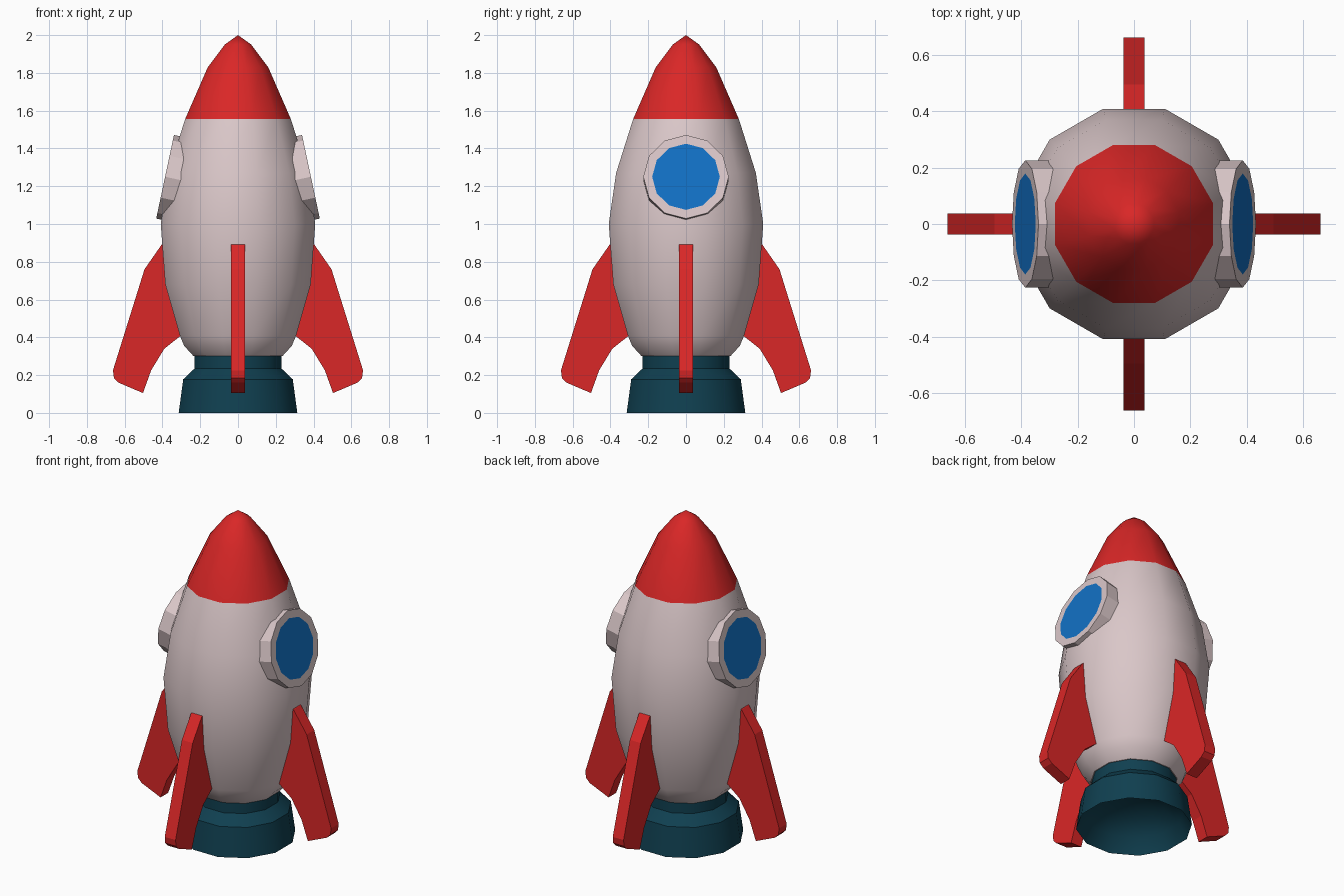
import bpy, bmesh, math
from mathutils import Matrix

if "Cube" in bpy.data.objects:
    bpy.data.objects.remove(bpy.data.objects["Cube"])

def mat(name, rgb):
    m = bpy.data.materials.new(name)
    m.diffuse_color = (*rgb, 1)
    m.use_nodes = True
    m.node_tree.nodes["Principled BSDF"].inputs["Base Color"].default_value = m.diffuse_color
    return m

WHITE = mat("pale_hull", (0.70, 0.57, 0.58))
RED = mat("red", (0.70, 0.02, 0.02))
BLUE = mat("blue_glass", (0.006, 0.165, 0.56))
TEAL = mat("dark_teal", (0.005, 0.05, 0.08))

def finish(name, bm, mats, smooth=None):
    bmesh.ops.recalc_face_normals(bm, faces=bm.faces)
    me = bpy.data.meshes.new(name)
    bm.to_mesh(me)
    bm.free()
    for m in mats:
        me.materials.append(m)
    ob = bpy.data.objects.new(name, me)
    bpy.context.collection.objects.link(ob)
    if smooth:
        bpy.ops.object.select_all(action='DESELECT')
        ob.select_set(True)
        bpy.context.view_layer.objects.active = ob
        bpy.ops.object.shade_smooth_by_angle(angle=math.radians(smooth))
    return ob

def lathe(profile, n=12):
    """Revolve (apothem, z) points into an n-sided shell, flats facing the axes."""
    bm = bmesh.new()
    rings = []
    for r, z in profile:
        if r == 0:
            rings.append([bm.verts.new((0, 0, z))] * n)
            continue
        R = r / math.cos(math.pi / n)
        rings.append([bm.verts.new((R * math.cos((k + .5) * math.tau / n),
                                    R * math.sin((k + .5) * math.tau / n), z))
                      for k in range(n)])
    for a, b in zip(rings, rings[1:]):
        for k in range(n):
            j = (k + 1) % n
            bm.faces.new(list(dict.fromkeys((a[k], a[j], b[j], b[k]))))
    return bm

# hull with red nose cone
bm = lathe([(0, .30), (.235, .30), (.285, .355), (.308, .41), (.385, .68), (.409, 1.0),
            (.37, 1.27), (.28, 1.555), (.16, 1.83), (.07, 1.95), (0, 2.0)])
for f in bm.faces:
    f.material_index = int(f.calc_center_median().z > 1.555)
finish("hull", bm, [WHITE, RED], 45)

# hollow engine nozzle
bm = lathe([(.23, .305), (.23, .235), (.29, .178), (.314, 0), (.27, .09), (.18, .16), (0, .2)])
finish("nozzle", bm, [TEAL], 35)

# four fins
OUTLINE = [(.385, .90), (.405, .89), (.495, .76), (.662, .225), (.657, .185), (.632, .16),
           (.503, .105), (.46, .225), (.39, .34), (.295, .415), (.35, .65)]
for i in range(4):
    bm = bmesh.new()
    face = bm.faces.new([bm.verts.new((x, -.037, z)) for x, z in OUTLINE])
    ext = bmesh.ops.extrude_face_region(bm, geom=[face])
    moved = [v for v in ext["geom"] if isinstance(v, bmesh.types.BMVert)]
    bmesh.ops.translate(bm, verts=moved, vec=(0, .074, 0))
    bm.transform(Matrix.Rotation(i * math.pi / 2, 4, 'Z'))
    finish(f"fin_{i + 1}", bm, [RED])

# two tilted portholes with inset glass
for side, turn in (("right", 0), ("left", math.pi)):
    bm = bmesh.new()
    bmesh.ops.create_cone(bm, cap_ends=True, segments=12, radius1=.226, radius2=.226, depth=.16)
    bm.normal_update()
    front = max(bm.faces, key=lambda f: f.calc_center_median().z)
    bmesh.ops.inset_region(bm, faces=[front], thickness=.047)
    front.material_index = 1
    bm.transform(Matrix.Rotation(turn, 4, 'Z') @ Matrix.Translation((.386, 0, 1.25))
                 @ Matrix.Rotation(math.radians(78), 4, 'Y') @ Matrix.Translation((0, 0, -.08)))
    finish(f"porthole_{side}", bm, [WHITE, BLUE])
